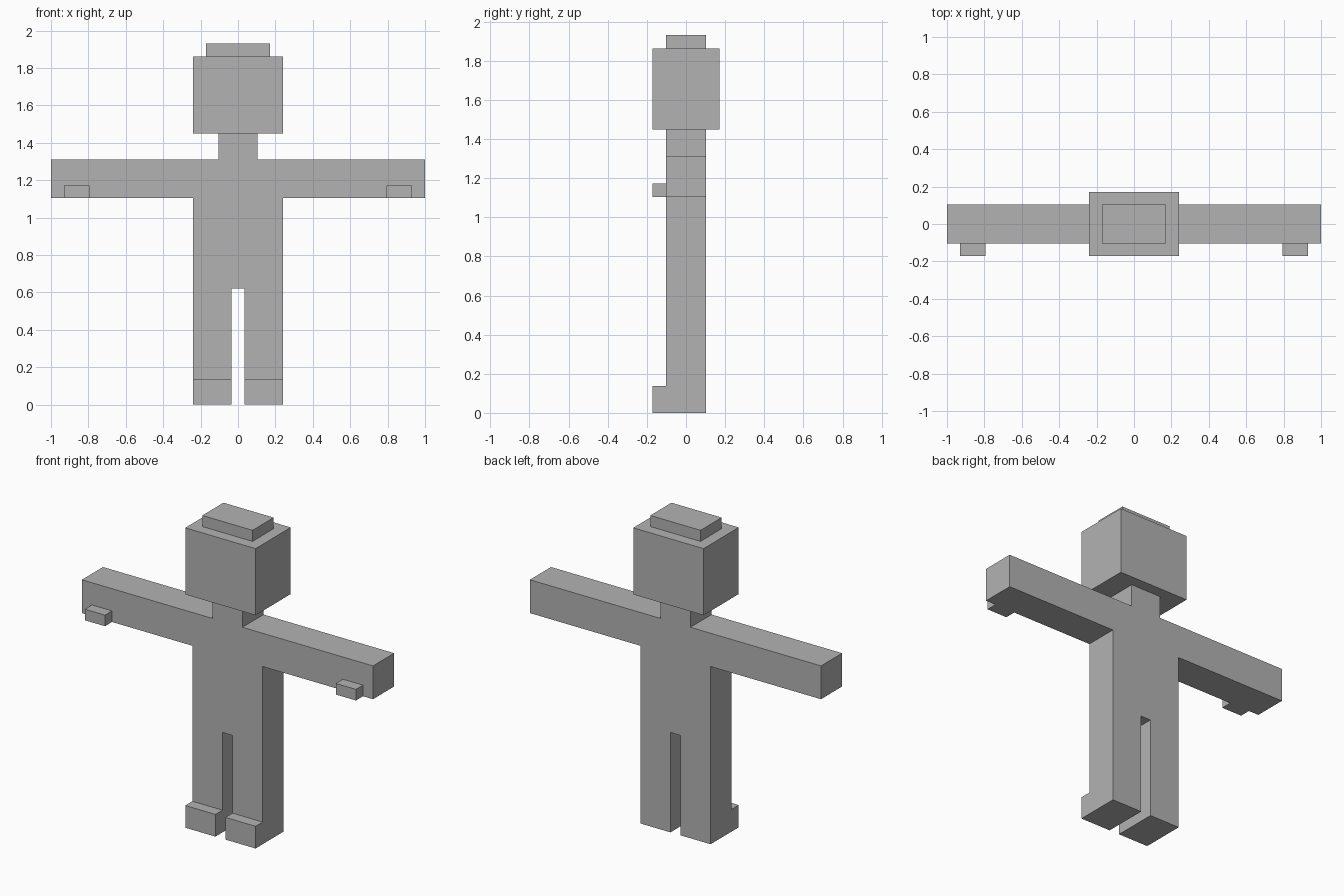
import bpy
import bmesh

U = 2 / 29  # one block of the model's grid

cube = bpy.data.objects.get("Cube")
if cube:
    bpy.data.objects.remove(cube, do_unlink=True)

grey = bpy.data.materials.new("plain grey")
grey.use_nodes = True
colour = (0.45, 0.45, 0.45, 1)
grey.diffuse_color = colour
grey.node_tree.nodes["Principled BSDF"].inputs["Base Color"].default_value = colour


def finish(name, bm):
    """Turn a bmesh given in blocks into a scaled, flat-shaded object."""
    bmesh.ops.scale(bm, vec=(U, U, U), verts=bm.verts)
    bmesh.ops.recalc_face_normals(bm, faces=bm.faces)
    mesh = bpy.data.meshes.new(name)
    bm.to_mesh(mesh)
    bm.free()
    mesh.materials.append(grey)
    obj = bpy.data.objects.new(name, mesh)
    bpy.context.collection.objects.link(obj)
    return obj


def box(name, low, high):
    bm = bmesh.new()
    bmesh.ops.create_cube(bm, size=1)
    for v in bm.verts:
        v.co = [h if c > 0 else l for c, l, h in zip(v.co, low, high)]
    return finish(name, bm)


# Body: half outline from crotch to neck, mirrored and extruded front to back
half = [(0.5, 9), (0.5, 0), (3.5, 0), (3.5, 16), (14.5, 16),
        (14.5, 19), (1.5, 19), (1.5, 21)]
outline = half + [(-x, z) for x, z in reversed(half)]
bm = bmesh.new()
front = bm.faces.new([bm.verts.new((x, -1.5, z)) for x, z in outline])
back = bmesh.ops.extrude_face_region(bm, geom=[front], use_keep_orig=True)
bmesh.ops.translate(bm, vec=(0, 3, 0),
                    verts=[g for g in back["geom"] if isinstance(g, bmesh.types.BMVert)])
bmesh.ops.triangulate(bm, faces=[f for f in bm.faces if len(f.verts) > 4])
finish("body", bm)

# Head and flat cap
box("head", (-3.5, -2.5, 21), (3.5, 2.5, 27))
box("cap", (-2.5, -1.5, 27), (2.5, 1.5, 28))

# Thumbs and toes on both sides
for side, s in (("left", 1), ("right", -1)):
    for part, x0, x1, z0, z1 in (("thumb", 11.5, 13.5, 16, 17), ("toe", 0.5, 3.5, 0, 2)):
        xs = sorted((s * x0, s * x1))
        box(f"{side}_{part}", (xs[0], -2.5, z0), (xs[1], -1.5, z1))
